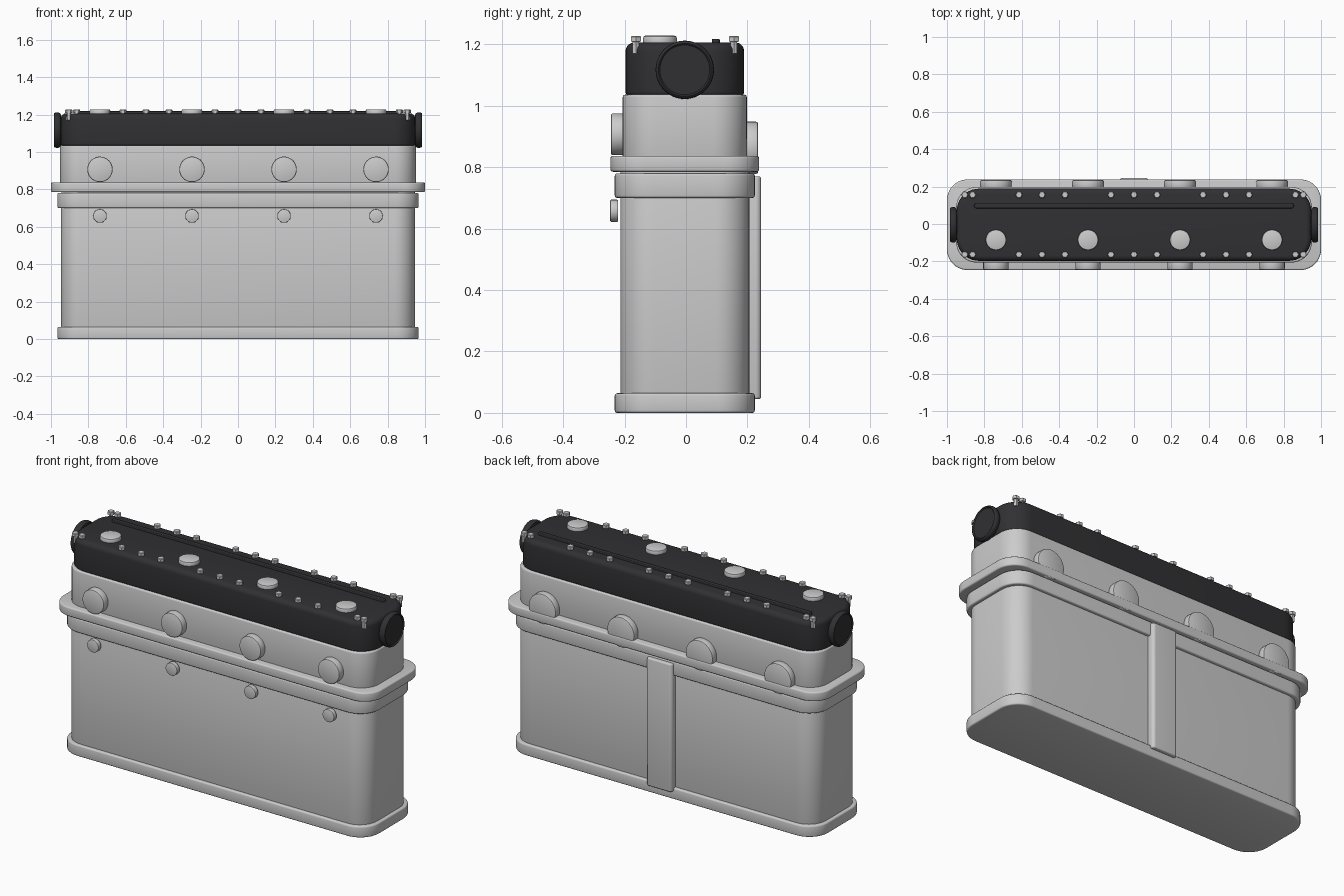
import bpy, bmesh, math
from mathutils import Matrix

if "Cube" in bpy.data.objects:
    bpy.data.objects.remove(bpy.data.objects["Cube"])

YC = -0.004  # centre line of the housing
black = bpy.data.materials.new("black_cover")
black.diffuse_color = (0.03, 0.03, 0.033, 1)
black.use_nodes = True
black.node_tree.nodes["Principled BSDF"].inputs["Base Color"].default_value = black.diffuse_color


def section(hx, hy, r, z, n):
    """Rounded rectangle at height z; a circle when hx == hy == r."""
    pts = []
    for k, (sx, sy) in enumerate([(1, 1), (-1, 1), (-1, -1), (1, -1)]):
        for i in range(n + 1):
            a = math.pi / 2 * (k + i / n)
            pts.append((sx * (hx - r) + r * math.cos(a), sy * (hy - r) + r * math.sin(a), z))
    return pts


def loft(name, rings, matrix, mat=None, angle=35):
    """Skin closed rings of points and cap both ends."""
    bm = bmesh.new()
    loops = [[bm.verts.new(p) for p in ring] for ring in rings]
    for a, b in zip(loops, loops[1:]):
        for i in range(len(a)):
            j = (i + 1) % len(a)
            bm.faces.new((a[i], a[j], b[j], b[i]))
    bm.faces.new(loops[0])
    bm.faces.new(loops[-1])
    bmesh.ops.remove_doubles(bm, verts=bm.verts, dist=1e-5)
    bmesh.ops.recalc_face_normals(bm, faces=bm.faces)
    me = bpy.data.meshes.new(name)
    bm.to_mesh(me)
    bm.free()
    ob = bpy.data.objects.new(name, me)
    bpy.context.collection.objects.link(ob)
    ob.matrix_world = matrix
    if mat:
        me.materials.append(mat)
    bpy.ops.object.select_all(action='DESELECT')
    ob.select_set(True)
    bpy.context.view_layer.objects.active = ob
    bpy.ops.object.shade_smooth_by_angle(angle=math.radians(angle))
    return ob


def edge_profile(z0, z1, b0, b1, steps):
    """(inset, z) pairs with rounded lower and upper edges."""
    out = []
    for i in range(steps + 1):
        a = math.pi / 2 * i / steps
        out.append((b0 * (1 - math.sin(a)), z0 + b0 * (1 - math.cos(a))))
    for i in range(steps + 1):
        a = math.pi / 2 * i / steps
        out.append((b1 * (1 - math.cos(a)), z1 - b1 * (1 - math.sin(a))))
    return out


def slab(name, hx, hy, r, z0, z1, b0=0.008, b1=None, y=YC, mat=None, steps=3):
    prof = edge_profile(z0, z1, b0, b0 if b1 is None else b1, steps)
    return loft(name, [section(hx - d, hy - d, r - d, z, 10) for d, z in prof],
                Matrix.Translation((0, y, 0)), mat)


def lathe(name, profile, pos, rot=None, mat=None, n=12):
    m = Matrix.Translation(pos) @ (rot or Matrix())
    return loft(name, [section(r, r, r, z, n) for r, z in profile], m, mat)


def disc(name, r, h, pos, rot=None, b=0.007):
    return lathe(name, [(r - d, z) for d, z in edge_profile(0, h, b, b, 2)], pos, rot)


# Stacked housing
slab("base_flange", 0.966, 0.228, 0.12, 0, 0.064)
slab("lower_body", 0.946, 0.21, 0.11, 0.05, 0.72, 0.004)
slab("middle_flange", 0.966, 0.228, 0.12, 0.70, 0.78)
slab("upper_flange", 1.0, 0.242, 0.11, 0.785, 0.837)
slab("flange_gasket", 0.945, 0.21, 0.11, 0.77, 0.79, 0.002)
slab("upper_body", 0.951, 0.202, 0.11, 0.82, 1.036)

# Black top cover with its long rail
slab("top_cover", 0.948, 0.193, 0.12, 1.033, 1.206, 0.012, 0.028, mat=black, steps=5)
slab("cover_rail", 0.855, 0.013, 0.012, 1.19, 1.218, 0.004, y=0.097, mat=black)

# Rib down the back
slab("back_rib", 0.08, 0.035, 0.018, 0.045, 0.77, 0.008, y=0.21)

# Round caps at both ends of the cover
for side, s in (("left", -1), ("right", 1)):
    prof = [(0.08, 0), (0.088, 0.002), (0.094, 0.011), (0.095, 0.02), (0.094, 0.029),
            (0.090, 0.036), (0.086, 0.038), (0.083, 0.036), (0.081, 0.032)]
    lathe("end_cap_" + side, prof, (s * 0.947, YC, 1.117),
          Matrix.Rotation(s * math.pi / 2, 4, 'Y'), black)

# Ports, plugs and filler caps at four stations
front = Matrix.Rotation(math.pi / 2, 4, 'X')
back = Matrix.Rotation(-math.pi / 2, 4, 'X')
for i in range(4):
    x = (i - 1.5) * 0.492
    disc(f"front_port_{i + 1}", 0.068, 0.055, (x, -0.19, 0.907), front)
    disc(f"front_plug_{i + 1}", 0.036, 0.026, (x, -0.221, 0.658), front, 0.003)
    disc(f"back_port_{i + 1}", 0.085, 0.045, (x, 0.19, 0.863), back)
    disc(f"filler_cap_{i + 1}", 0.055, 0.033, (x, -0.085, 1.195))

# Hex bolts along both sides of the cover
xs = [c + o for c in (-0.492, 0, 0.492) for o in (-0.123, 0, 0.123)] + [-0.905, -0.863, 0.863, 0.905]


def hexagon(r, z):
    return [(r * math.cos(k * math.pi / 3), r * math.sin(k * math.pi / 3), z) for k in range(6)]


first = None
for y in (-0.163, 0.156):
    for x in xs:
        if first is None:
            first = loft("cover_bolt", [hexagon(0.012, 1.17), hexagon(0.012, 1.208), hexagon(0.019, 1.209),
                                        hexagon(0.019, 1.224), hexagon(0.016, 1.227)],
                         Matrix.Translation((x, y, 0)), angle=20)
        else:
            ob = first.copy()
            bpy.context.collection.objects.link(ob)
            ob.matrix_world = Matrix.Translation((x, y, 0))
